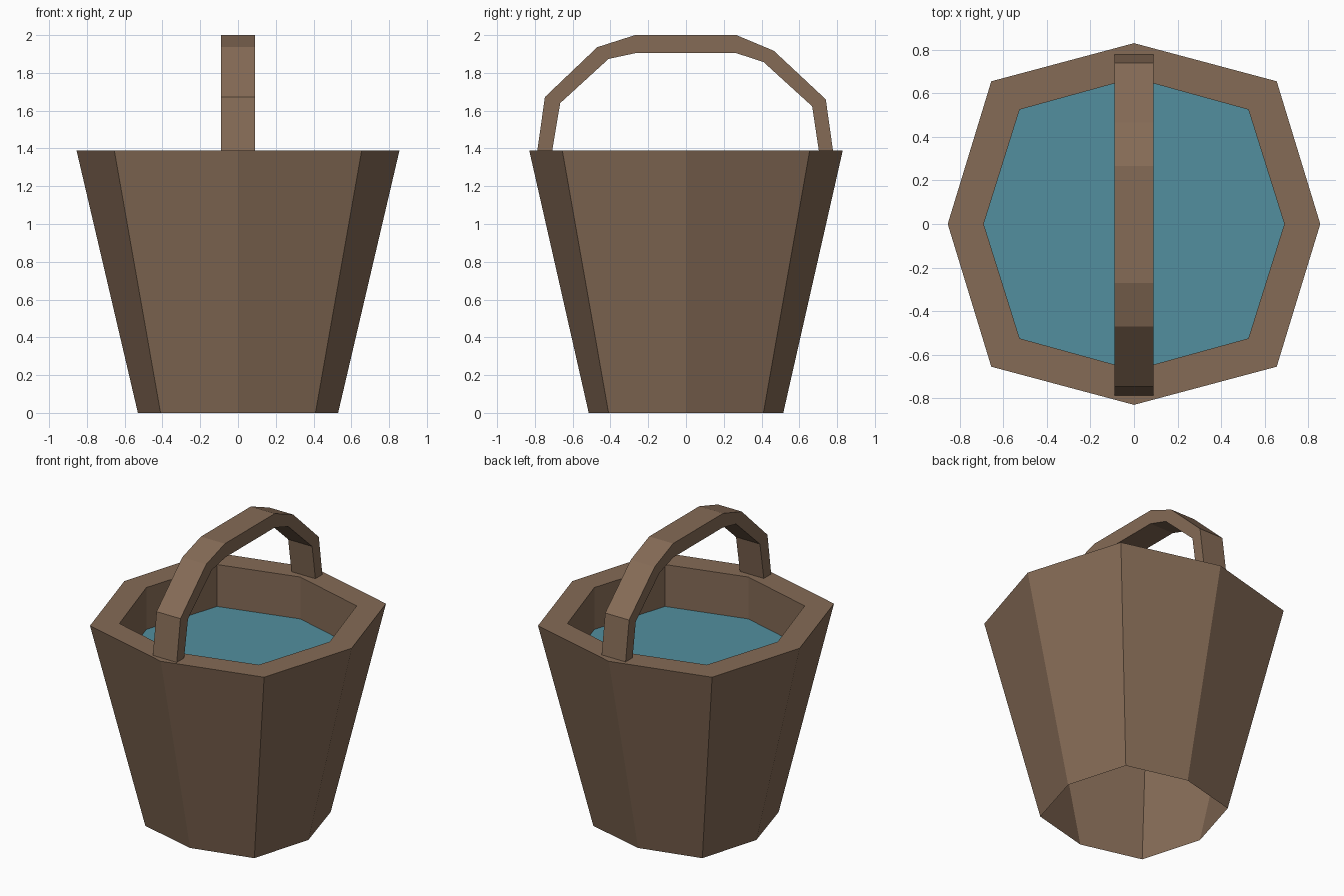
import bpy, bmesh

if "Cube" in bpy.data.objects:
    bpy.data.objects.remove(bpy.data.objects["Cube"])


def material(name, rgb):
    m = bpy.data.materials.new(name)
    m.diffuse_color = (*rgb, 1)
    m.use_nodes = True
    m.node_tree.nodes["Principled BSDF"].inputs["Base Color"].default_value = m.diffuse_color
    return m


wood = material("brown wood", (0.235, 0.147, 0.093))
blue = material("water blue", (0.084, 0.275, 0.342))


def add_object(name, bm, mat):
    me = bpy.data.meshes.new(name)
    bm.to_mesh(me)
    bm.free()
    me.materials.append(mat)
    ob = bpy.data.objects.new(name, me)
    bpy.context.collection.objects.link(ob)
    return ob


def octagon(bm, rx, ry, d, z):
    """Eight-sided ring: corner on each axis plus four diagonal corners."""
    pts = [(rx, 0), (d, d), (0, ry), (-d, d), (-rx, 0), (-d, -d), (0, -ry), (d, -d)]
    return [bm.verts.new((x, y, z)) for x, y in pts]


RIM, WATER = 1.39, 1.105

# Bucket: outer wall (open underneath), flat rim, upright inner wall
bm = bmesh.new()
rings = [octagon(bm, 0.53, 0.515, 0.41, 0),
         octagon(bm, 0.855, 0.83, 0.655, RIM),
         octagon(bm, 0.69, 0.67, 0.525, RIM),
         octagon(bm, 0.69, 0.67, 0.525, WATER)]
for a, b in zip(rings, rings[1:]):
    for i in range(8):
        j = (i + 1) % 8
        bm.faces.new((a[i], a[j], b[j], b[i]))
add_object("bucket", bm, wood)

# Water surface
bm = bmesh.new()
bm.faces.new(octagon(bm, 0.69, 0.67, 0.525, WATER))
add_object("water", bm, blue)

# Handle: slightly uneven hand-made arch, paired outer and inner (y, z) points
outer = [(-0.787, RIM), (-0.747, 1.672), (-0.47, 1.936), (-0.27, 2.0),
         (0.267, 2.0), (0.465, 1.917), (0.74, 1.66), (0.778, RIM)]
inner = [(-0.708, RIM), (-0.666, 1.64), (-0.41, 1.874), (-0.265, 1.905),
         (0.265, 1.905), (0.411, 1.857), (0.668, 1.623), (0.703, RIM)]
bm = bmesh.new()
sections = []
for (yo, zo), (yi, zi) in zip(outer, inner):
    sections.append([bm.verts.new(p) for p in
                     ((-0.09, yo, zo), (0.09, yo, zo), (0.09, yi, zi), (-0.09, yi, zi))])
for a, b in zip(sections, sections[1:]):
    for i in range(4):
        j = (i + 1) % 4
        bm.faces.new((a[i], a[j], b[j], b[i]))
bm.faces.new(sections[0])
bm.faces.new(sections[-1])
bmesh.ops.recalc_face_normals(bm, faces=bm.faces)
add_object("handle", bm, wood)
